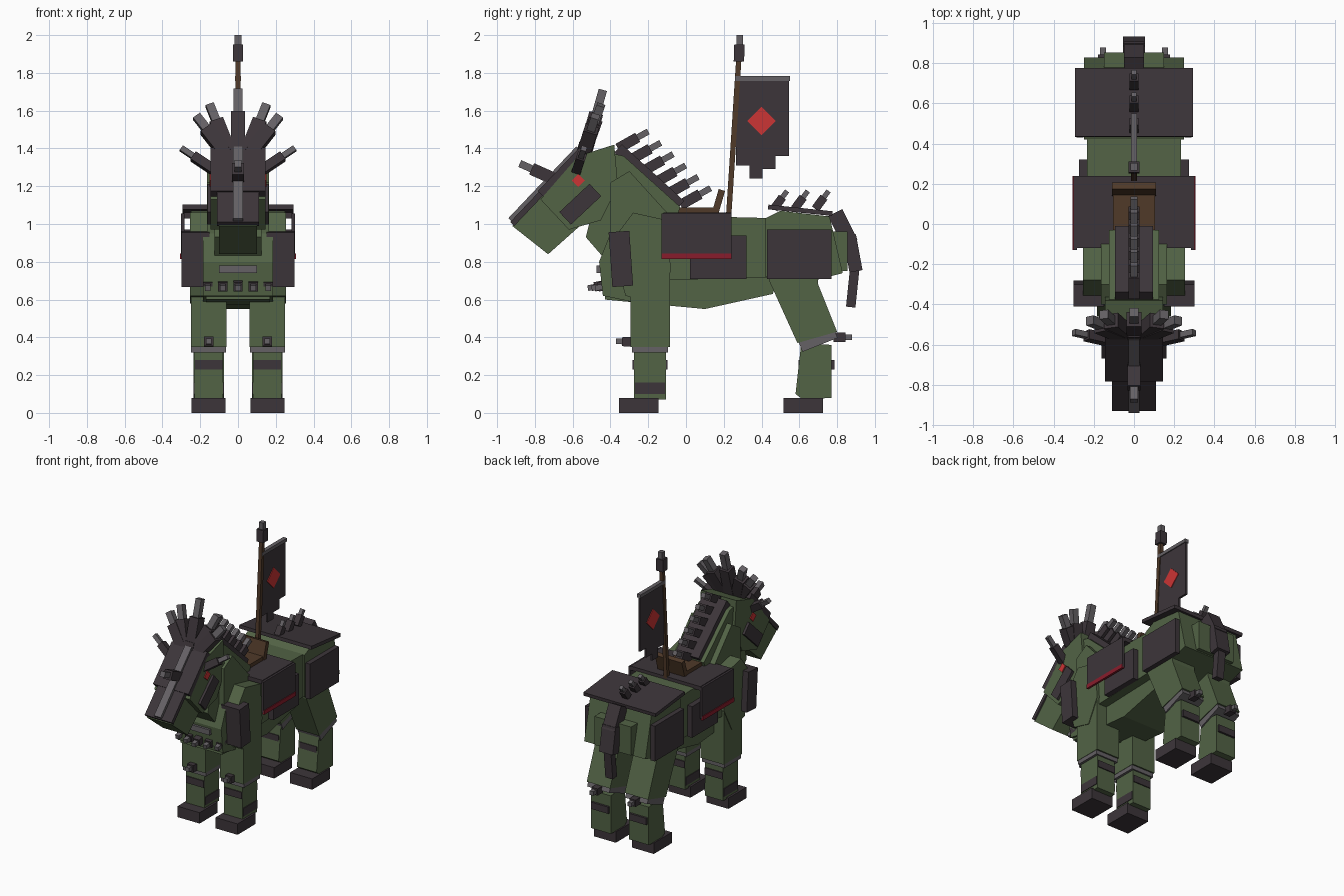
import bpy
import bmesh
from mathutils import Vector, Matrix

cube = bpy.data.objects.get("Cube")
if cube:
    bpy.data.objects.remove(cube, do_unlink=True)


def material(name, red, green, blue):
    result = bpy.data.materials.new(name)
    result.use_nodes = True
    color = (red, green, blue, 1)
    result.diffuse_color = color
    result.node_tree.nodes["Principled BSDF"].inputs["Base Color"].default_value = color
    return result


GREEN = material("moss green", .085, .125, .06)
DARK = material("dark iron", .046, .036, .042)
STEEL = material("grey steel", .13, .12, .13)
SCARLET = material("bright red", .6, .035, .035)
CRIMSON = material("crimson trim", .25, .012, .025)
BROWN = material("brown leather", .08, .042, .022)


def finish(name, bm, mat):
    bmesh.ops.recalc_face_normals(bm, faces=bm.faces)
    mesh = bpy.data.meshes.new(name)
    bm.to_mesh(mesh)
    bm.free()
    mesh.materials.append(mat)
    bpy.context.collection.objects.link(bpy.data.objects.new(name, mesh))


def sides(name, offset):
    """A centred part is built once, an offset part once for each side."""
    return [("left_" + name, 1), ("right_" + name, -1)] if offset else [(name, 1)]


def beam(name, start, end, width, depth, mat, x=0, x_end=None):
    """Box between two (y, z) points, with its width along x."""
    x_end = x if x_end is None else x_end
    for label, side in sides(name, x_end):
        a = Vector((side * x, *start))
        b = Vector((side * x_end, *end))
        along = (b - a).normalized()
        across = Vector((1, 0, 0))
        across = (across - along * across.dot(along)).normalized()
        turn = Matrix((across, along.cross(across), along)).transposed().to_4x4()
        size = Matrix.Diagonal((width, depth, (b - a).length, 1))
        bm = bmesh.new()
        bmesh.ops.create_cube(bm, size=1)
        bm.transform(Matrix.Translation((a + b) / 2) @ turn @ size)
        finish(label, bm, mat)


def prism(name, profile, width, mat, x=0):
    """Side profile in (y, z) extruded across x."""
    for label, side in sides(name, x):
        bm = bmesh.new()
        left = side * x - width / 2
        face = bm.faces.new([bm.verts.new((left, y, z)) for y, z in profile])
        new = bmesh.ops.extrude_face_region(bm, geom=[face])["geom"]
        verts = [v for v in new if isinstance(v, bmesh.types.BMVert)]
        bmesh.ops.translate(bm, verts=verts, vec=(width, 0, 0))
        finish(label, bm, mat)


def spike(name, start, end, size, x=0, x_end=None):
    """Iron socket with a thinner steel tip."""
    x_end = x if x_end is None else x_end
    middle = Vector(start).lerp(Vector(end), .65)
    x_middle = x + (x_end - x) * .65
    beam(name + "_socket", start, middle, size, size, DARK, x, x_middle)
    beam(name + "_tip", middle, end, size * .6, size * .6, STEEL, x_middle, x_end)


def diamond(name, y, z, size, x):
    """Thin painted square standing on its corner."""
    h = size / 4
    beam(name, (y - h, z - h), (y + h, z + h), .008, h * 8 ** .5, SCARLET, x)


# Body
prism("torso", [(-.2, .7), (-.2, 1), (.1, 1.04), (.5, 1.03), (.5, .72)], width=.47, mat=GREEN)
prism("belly", [(-.43, .6), (.1, .55), (.46, .63), (.5, .8), (-.4, .8)], width=.34, mat=GREEN)
prism("shoulder", [(-.32, .62), (-.17, .58), (-.08, .75), (-.1, 1.02), (-.28, 1.06), (-.4, .9)],
      width=.16, mat=GREEN, x=.175)
prism("chest", [(-.44, .62), (-.2, .57), (-.15, 1), (-.4, .95), (-.46, .8)],
      width=.37, mat=GREEN)
prism("rump", [(.42, .72), (.42, 1.03), (.5, 1.07), (.76, 1.04), (.83, .74), (.6, .68)],
      width=.5, mat=GREEN)
beam("rump_pad", (.8, .75), (.8, .96), width=.3, depth=.11, mat=GREEN)

# Neck and head
prism("neck", [(-.42, 1.38), (-.33, 1.36), (-.03, 1.09), (-.1, .9), (-.4, .78), (-.53, .93)],
      width=.25, mat=GREEN)
prism("neck_side", [(-.4, 1.22), (-.3, 1.28), (-.1, 1.06), (-.16, .84), (-.4, .84)],
      width=.33, mat=GREEN)
prism("snout", [(-.92, .99), (-.73, .84), (-.55, 1), (-.74, 1.18)], width=.2, mat=GREEN)
prism("skull", [(-.77, 1.13), (-.62, .97), (-.45, 1.02), (-.36, 1.2), (-.38, 1.42), (-.57, 1.36)],
      width=.29, mat=GREEN)
beam("snout_plate", (-.92, 1), (-.73, 1.2), width=.22, depth=.03, mat=DARK)
beam("brow_plate", (-.77, 1.16), (-.55, 1.39), width=.29, depth=.04, mat=DARK)
beam("face_ridge", (-.93, 1.02), (-.57, 1.4), width=.055, depth=.03, mat=STEEL)
beam("cheek_plate", (-.64, 1.03), (-.48, 1.18), width=.025, depth=.09, mat=DARK, x=.15)
diamond("eye", y=-.57, z=1.23, size=.07, x=.147)
spike("nose_horn", (-.7, 1.24), (-.88, 1.32), size=.065)
beam("brow_stud", (-.58, 1.3), (-.54, 1.43), width=.07, depth=.05, mat=DARK)

# Crest fan and temple horns
spike("crest_center", (-.54, 1.36), (-.44, 1.71), size=.075)
spike("crest_inner", (-.54, 1.38), (-.45, 1.63), size=.075, x=.05, x_end=.15)
spike("crest_outer", (-.54, 1.38), (-.48, 1.57), size=.075, x=.07, x_end=.22)
spike("temple_horn", (-.58, 1.28), (-.54, 1.4), size=.05, x=.12, x_end=.3)

# Mane plate and spikes
mane_top, mane_end = Vector((-.36, 1.4)), Vector((-.03, 1.1))
beam("mane_plate", mane_top, mane_end, width=.19, depth=.06, mat=DARK)
for i in range(6):
    root = mane_top.lerp(mane_end, i / 5)
    spike(f"mane_spike_{i}", root, root + Vector((.16, .09)), size=.055)

# Chest guard, collar studs and shoulder guards
beam("chest_guard", (-.45, .74), (-.45, .78), width=.2, depth=.05, mat=STEEL)
for name, x, y in [("center", 0, -.52), ("inner", .08, -.5), ("outer", .16, -.48)]:
    spike(f"collar_stud_{name}", (y + .1, .68), (y, .66), size=.05, x=x)
beam("shoulder_guard", (-.335, .67), (-.355, .96), width=.15, depth=.11, mat=DARK, x=.225)

# Front legs
leg = .155
beam("front_upper_leg", (-.19, .35), (-.19, .76), width=.19, depth=.21, mat=GREEN, x=leg)
beam("front_knee_band", (-.19, .32), (-.19, .365), width=.185, depth=.19, mat=STEEL, x=leg)
beam("front_shin", (-.19, .07), (-.19, .33), width=.15, depth=.17, mat=GREEN, x=leg)
beam("front_shin_band", (-.19, .23), (-.19, .28), width=.146, depth=.185, mat=DARK, x=leg)
beam("front_ankle_band", (-.19, .1), (-.19, .16), width=.16, depth=.16, mat=DARK, x=leg)
spike("front_knee_spike", (-.28, .375), (-.37, .38), size=.05, x=leg)

# Hind legs
prism("thigh", [(.43, .78), (.44, .7), (.59, .37), (.8, .43), (.7, .68), (.7, .85)],
      width=.19, mat=GREEN, x=leg)
beam("hock_band", (.69, .41), (.71, .36), width=.18, depth=.2, mat=STEEL, x=leg)
prism("hind_shin", [(.61, .37), (.58, .1), (.62, .07), (.77, .08), (.77, .36)],
      width=.16, mat=GREEN, x=leg)
beam("hind_shin_band", (.69, .23), (.69, .28), width=.14, depth=.19, mat=DARK, x=leg)
spike("hock_spike", (.78, .4), (.88, .4), size=.05, x=leg)

# Hooves
for name, toe in [("front_hoof", -.355), ("hind_hoof", .515)]:
    beam(name, (toe, .04), (toe + .21, .04), width=.18, depth=.08, mat=DARK, x=leg)

# Saddle cloth and flank armour
beam("saddle_cloth_top", (-.12, 1.045), (.24, 1.045), width=.57, depth=.03, mat=DARK)
beam("saddle_cloth_side", (-.13, .94), (.24, .94), width=.017, depth=.23, mat=DARK, x=.292)
beam("cloth_trim", (-.13, .83), (.24, .83), width=.016, depth=.03, mat=CRIMSON, x=.298)
beam("flank_plate", (.02, .825), (.32, .825), width=.04, depth=.23, mat=DARK, x=.255)
beam("haunch_plate", (.43, .84), (.77, .84), width=.035, depth=.26, mat=DARK, x=.268)
beam("rump_cover", (.435, 1.09), (.775, 1.055), width=.59, depth=.025, mat=DARK)
for i in range(3):
    y = .465 + i * .11
    spike(f"rump_spike_{i}", (y, 1.08), (y + .07, 1.175), size=.045)

# Saddle
beam("saddle_seat", (-.1, 1.07), (.16, 1.07), width=.21, depth=.035, mat=BROWN)
beam("saddle_back", (.155, 1.06), (.19, 1.18), width=.22, depth=.035, mat=BROWN)
beam("saddle_front", (-.08, 1.06), (-.12, 1.14), width=.18, depth=.03, mat=BROWN)

# Banner with a stepped lower edge
beam("banner_pole", (.225, 1.03), (.28, 1.88), width=.028, depth=.028, mat=BROWN)
beam("pole_collar", (.28, 1.86), (.283, 1.95), width=.055, depth=.055, mat=DARK)
beam("pole_tip", (.285, 1.94), (.285, 2), width=.035, depth=.035, mat=STEEL)
for i, bottom in enumerate([1.31, 1.24, 1.29, 1.36]):
    y = .3 + i * .07
    beam(f"banner_strip_{i}", (y, bottom), (y, 1.77), width=.016, depth=.07, mat=DARK)
beam("banner_rod", (.26, 1.77), (.55, 1.77), width=.03, depth=.025, mat=STEEL)
diamond("banner_diamond", y=.4, z=1.545, size=.15, x=.009)

# Tail
beam("tail_root", (.79, 1.06), (.87, .9), width=.1, depth=.085, mat=DARK)
beam("tail_middle", (.865, .94), (.9, .75), width=.11, depth=.07, mat=DARK)
beam("tail_end", (.895, .78), (.872, .56), width=.06, depth=.05, mat=DARK)
